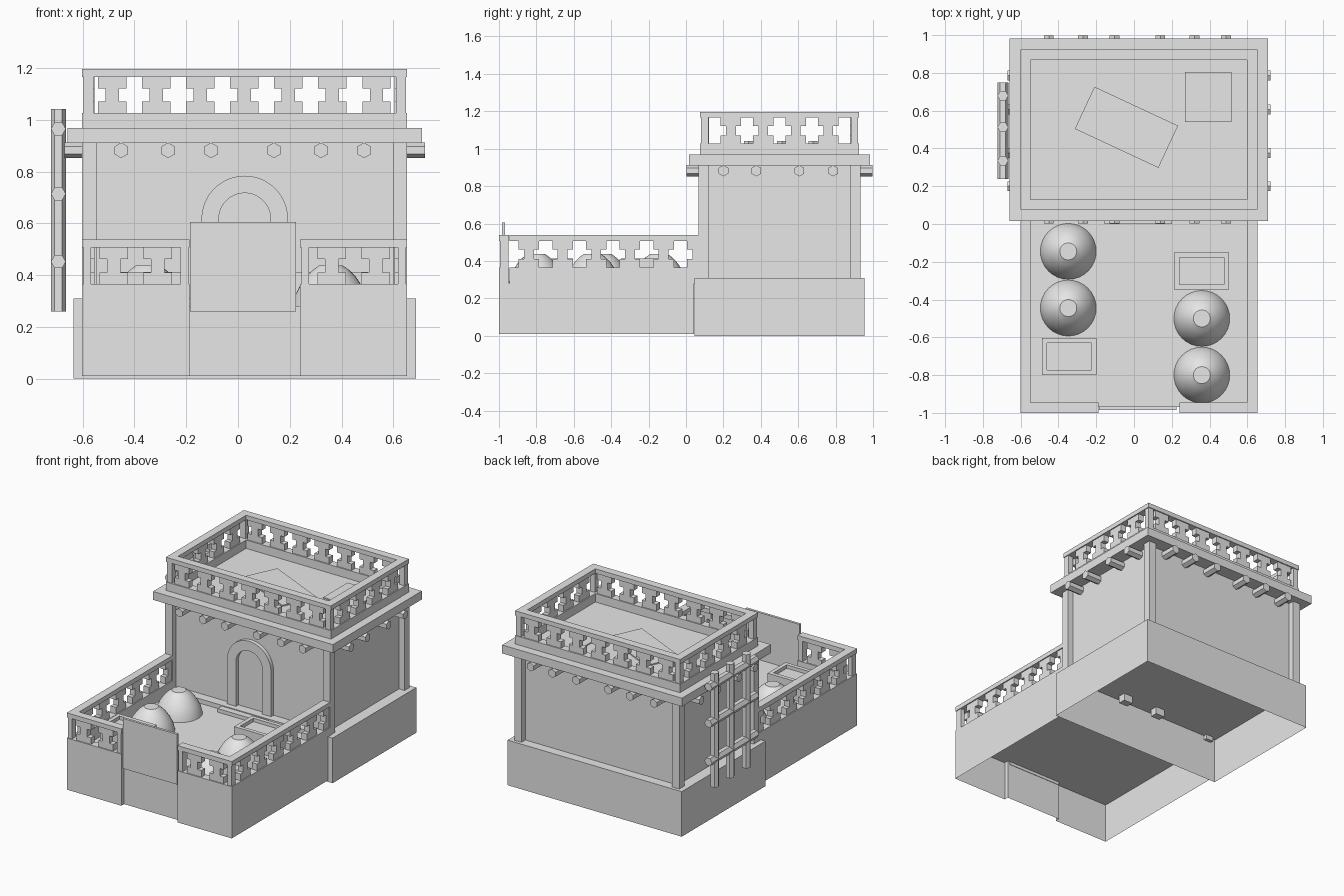
import bpy, bmesh, math
from mathutils import Matrix, Vector

if "Cube" in bpy.data.objects:
    bpy.data.objects.remove(bpy.data.objects["Cube"], do_unlink=True)

clay = bpy.data.materials.new("grey_clay")
clay.use_nodes = True
GREY = (0.8, 0.8, 0.8, 1)
clay.diffuse_color = GREY
clay.node_tree.nodes["Principled BSDF"].inputs["Base Color"].default_value = GREY

CX, CY = 0.026, 0.5          # house centre
X0, X1 = -0.602, 0.653       # shared outer width of walls
T = 0.055                    # wall and pillar thickness
INSET = 0.005                # posts sit slightly inside the rails


def finish(bm, name):
    bmesh.ops.recalc_face_normals(bm, faces=bm.faces)
    me = bpy.data.meshes.new(name)
    bm.to_mesh(me)
    bm.free()
    me.materials.append(clay)
    ob = bpy.data.objects.new(name, me)
    bpy.context.collection.objects.link(ob)
    return ob


def add_box(bm, x0, x1, y0, y1, z0, z1):
    m = Matrix.Translation(((x0 + x1) / 2, (y0 + y1) / 2, (z0 + z1) / 2))
    m = m @ Matrix.Diagonal((x1 - x0, y1 - y0, z1 - z0, 1))
    bmesh.ops.create_cube(bm, size=1, matrix=m)


def boxes(name, dims):
    bm = bmesh.new()
    for d in dims:
        add_box(bm, *d)
    return finish(bm, name)


def frame(x0, x1, y0, y1, z0, z1, t):
    """Four boxes forming a rectangular ring."""
    return [(x0, x1, y0, y0 + t, z0, z1), (x0, x1, y1 - t, y1, z0, z1),
            (x0, x0 + t, y0 + t, y1 - t, z0, z1), (x1 - t, x1, y0 + t, y1 - t, z0, z1)]


def prism(name, pts, direction, open_start=False):
    """Extrude a flat outline, optionally leaving the starting face open."""
    bm = bmesh.new()
    face = bm.faces.new([bm.verts.new(p) for p in pts])
    ext = bmesh.ops.extrude_face_region(bm, geom=[face], use_keep_orig=True)
    bmesh.ops.translate(bm, vec=direction, verts=[v for v in ext["geom"] if isinstance(v, bmesh.types.BMVert)])
    if open_start:
        bmesh.ops.delete(bm, geom=[face], context="FACES_ONLY")
    return finish(bm, name)


def hex_poles(name, ends, r, spin):
    bm = bmesh.new()
    for a, b in ends:
        a, b = Vector(a), Vector(b)
        d = b - a
        rot = d.to_track_quat("Z", "Y").to_matrix().to_4x4() @ Matrix.Rotation(spin, 4, "Z")
        bmesh.ops.create_cone(bm, cap_ends=True, segments=6, radius1=r, radius2=r, depth=d.length,
                              matrix=Matrix.Translation((a + b) / 2) @ rot)
    return finish(bm, name)


def balusters(name, along, fixed, centres, z0, z1):
    """Row of I-shaped blocks whose gaps read as crosses."""
    flange = (z1 - z0) * 0.32
    dims = []
    for c in centres:
        for w, a, b in ((0.055, z0, z0 + flange), (0.026, z0 + flange, z1 - flange), (0.055, z1 - flange, z1)):
            run, depth = (c - w, c + w), (fixed - 0.02, fixed + 0.02)
            dims.append((*run, *depth, a, b) if along == "x" else (*depth, *run, a, b))
    boxes(name, dims)


def spaced(a, b, n):
    return [a + (b - a) * i / (n - 1) for i in range(n)]


def rect(hx, hy, z):
    return [(CX + sx * hx, CY + sy * hy, z) for sx, sy in ((-1, -1), (1, -1), (1, 1), (-1, 1))]


# House: hollow plinth, recessed walls, corner pillars, eaves slab
Y0, Y1 = CY - 0.432, CY + 0.432
RECESS = 0.042
prism("house_plinth", rect(0.662, 0.455, 0), (0, 0, 0.31), open_start=True)
boxes("house_walls", [(X0 + RECESS, X1 - RECESS, Y0 + RECESS, Y1 - RECESS, 0.31, 0.915)])
corners = [(x, y) for x in (X0, X1 - T) for y in (Y0, Y1 - T)]
boxes("corner_pillars", [(x, x + T, y, y + T, 0.31, 0.915) for x, y in corners])
boxes("eaves_slab", [(CX - 0.684, CX + 0.684, CY - 0.483, CY + 0.483, 0.911, 0.969)])

# Beam ends under the eaves
ZB = 0.882
ends = []
for x in (-0.451, -0.27, -0.104, 0.139, 0.321, 0.487):
    ends += [((x, 0.003, ZB), (x, Y0 + 0.06, ZB)), ((x, 0.997, ZB), (x, Y1 - 0.06, ZB))]
for y in (0.2, 0.376, 0.606, 0.787):
    ends += [((X0 + 0.06, y, ZB), (CX - 0.697, y, ZB)), ((X1 - 0.06, y, ZB), (CX + 0.697, y, ZB))]
hex_poles("beam_ends", ends, 0.03, 0)

# Roof terrace, its floor being the top of the eaves slab
RY0, RY1 = CY - 0.424, CY + 0.424
boxes("roof_kerb", frame(X0, X1, RY0, RY1, 0.969, 1.027, T))
boxes("roof_rail", frame(X0, X1, RY0, RY1, 1.166, 1.197, T))
P = 0.038
boxes("roof_posts", [(x, x + P, y, y + P, 1.027, 1.166)
                     for x in (X0 + INSET, X1 - INSET - P) for y in (RY0 + INSET, RY1 - INSET - P)])
for side, y in (("front", RY0 + T / 2), ("back", RY1 - T / 2)):
    balusters("roof_balusters_" + side, "x", y, spaced(-0.486, 0.535, 7), 1.027, 1.166)
for side, x in (("left", X1 - T / 2), ("right", X0 + T / 2)):
    balusters("roof_balusters_" + side, "y", x, spaced(CY - 0.26, CY + 0.26, 4), 1.027, 1.166)
boxes("roof_hatch", [(0.27, 0.515, 0.54, 0.805, 0.969, 0.977)])
mat = boxes("roof_mat", [(-0.244, 0.244, -0.123, 0.123, 0, 0.008)])
mat.location = (-0.04, 0.512, 0.969)
mat.rotation_euler.z = math.radians(-25)

# Arched doorway, with legs sunk through the plinth, and step
R_OUT, R_IN, SPRING, DOOR_Y = 0.167, 0.1, 0.617, 0.083


def arch(r):
    arc = [(CX + r * math.cos(a), DOOR_Y, SPRING + r * math.sin(a)) for a in spaced(0, math.pi, 25)]
    return [(CX + r, DOOR_Y, 0.26)] + arc + [(CX - r, DOOR_Y, 0.26)]


prism("door_surround", arch(R_OUT) + arch(R_IN)[::-1], (0, 0.05, 0))
boxes("door_step", [(-0.155, 0.2, 0.0, 0.044, 0.28, 0.305)])

# Courtyard: hollow body with a shallow gate notch
GX0, GX1, FLOOR = -0.187, 0.24, 0.28
outline = [(X0, -1), (GX0, -1), (GX0, -0.97), (GX1, -0.97), (GX1, -1), (X1, -1), (X1, 0.044), (X0, 0.044)]
prism("courtyard_body", [(x, y, 0.01) for x, y in outline], (0, 0, FLOOR - 0.01), open_start=True)


def courtyard_ring(z0, z1):
    return [(X0, GX0, -1, -1 + T, z0, z1), (GX1, X1, -1, -1 + T, z0, z1),
            (X0, X0 + T, -1 + T, Y0, z0, z1), (X1 - T, X1, -1 + T, Y0, z0, z1)]


boxes("courtyard_parapet", courtyard_ring(FLOOR, 0.365))
boxes("courtyard_rail", courtyard_ring(0.507, 0.538))
Q = 0.03
boxes("courtyard_posts", [(x, x + Q, -1 + INSET, -1 + T - INSET, 0.365, 0.507)
                          for x in (X0 + INSET, GX0 - INSET - Q, GX1 + INSET, X1 - INSET - Q)])
for side, x in (("left", X1 - T / 2), ("right", X0 + T / 2)):
    balusters("courtyard_balusters_" + side, "y", x, spaced(-0.84, 0.06, 6), 0.365, 0.507)
for side, a, b in (("left", GX1, X1), ("right", X0, GX0)):
    mid = (a + b) / 2
    balusters("courtyard_balusters_front_" + side, "x", -1 + T / 2, (mid - 0.085, mid + 0.085), 0.365, 0.507)
boxes("gate", [(-0.185, 0.225, -0.984, -0.967, 0.26, 0.605)])

# Clay domes with flat tops
PROFILE = [(0.148, 0), (0.139, 0.04), (0.121, 0.077), (0.095, 0.115), (0.07, 0.14), (0.045, 0.158)]
SEG = 32
for i, (x, y) in enumerate(((-0.348, -0.145), (-0.348, -0.445), (0.359, -0.5), (0.359, -0.8))):
    bm = bmesh.new()
    rings = [[bm.verts.new((r * math.cos(2 * math.pi * k / SEG), r * math.sin(2 * math.pi * k / SEG), z))
              for k in range(SEG)] for r, z in PROFILE]
    for lo, hi in zip(rings, rings[1:]):
        for k in range(SEG):
            n = (k + 1) % SEG
            bm.faces.new((lo[k], lo[n], hi[n], hi[k])).smooth = True
    top = bm.faces.new(rings[-1])
    for e in top.edges:
        e.smooth = False
    dome = finish(bm, "clay_dome_%d" % (i + 1))
    dome.location = (x, y, FLOOR)

# Troughs
for name, x, y in (("trough_left", 0.213, -0.347), ("trough_right", -0.488, -0.8)):
    w, d, t = 0.29, 0.197, 0.027
    boxes(name, frame(x, x + w, y, y + d, FLOOR, 0.412, t) +
          [(x + t, x + w - t, y + t, y + d - t, FLOOR, 0.388)])

# Lattice of poles beside the right wall
LX = -0.694
hex_poles("lattice_uprights", [((LX, y, 0.26), (LX, y, 1.042)) for y in (0.335, 0.512, 0.679)], 0.029, math.pi / 2)
hex_poles("lattice_rungs", [((LX, 0.237, z), (LX, 0.75, z)) for z in (0.452, 0.714, 0.965)], 0.029, math.pi / 2)
